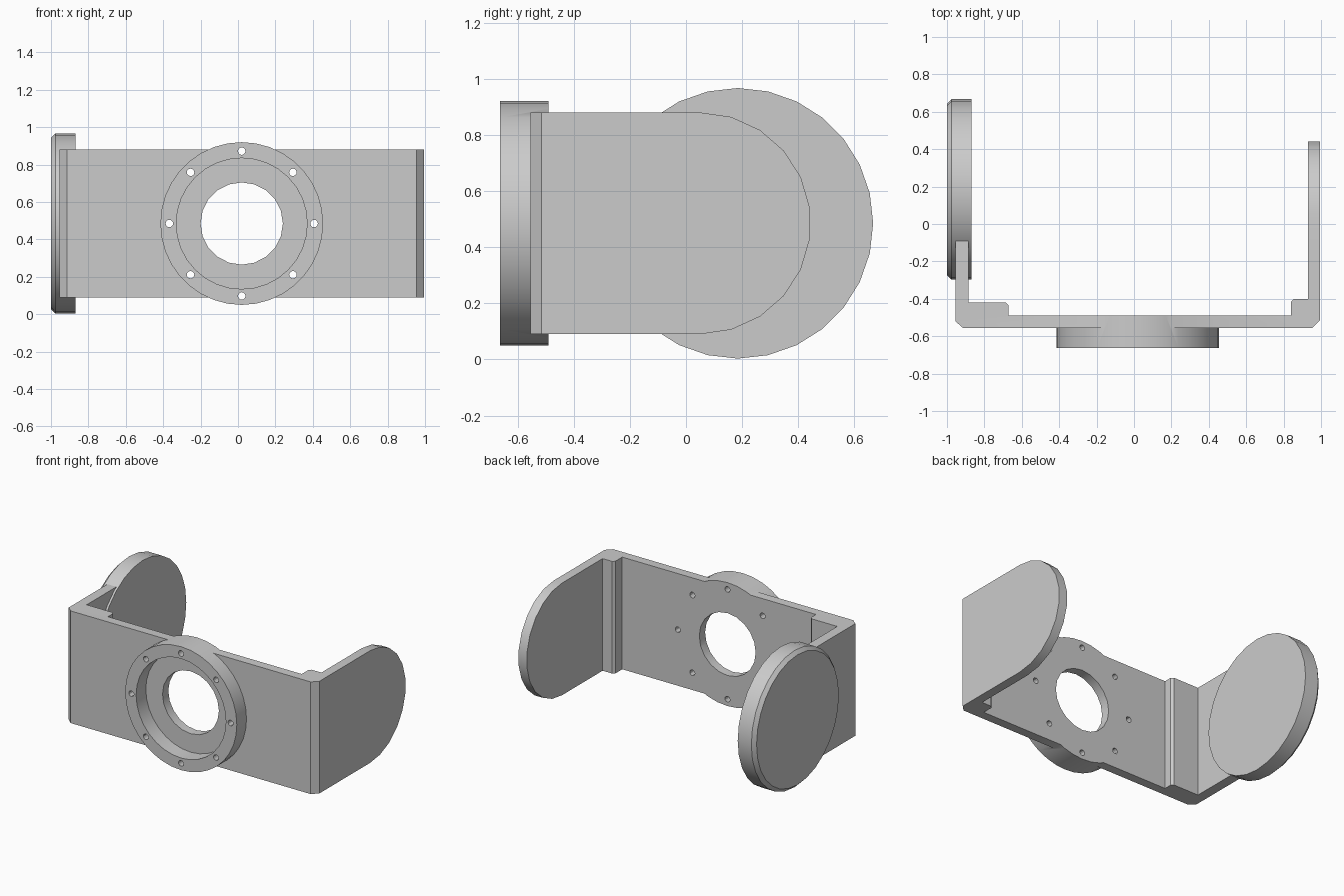
import bpy, bmesh
from math import sin, cos, pi, radians
from mathutils import Vector

cube = bpy.data.objects.get("Cube")
if cube:
    bpy.data.objects.remove(cube, do_unlink=True)

grey = bpy.data.materials.new("plain_grey")
grey.use_nodes = True
grey.diffuse_color = (0.6, 0.6, 0.6, 1)
grey.node_tree.nodes["Principled BSDF"].inputs["Base Color"].default_value = grey.diffuse_color

MID = 0.485                       # height of every axis
HALF = 0.395                      # half height of the bracket
FLANGE_X = 0.02


def prism(name, loops, depth):
    """Extrude closed outlines along a vector into one solid mesh."""
    bm = bmesh.new()
    for pts in loops:
        face = bm.faces.new([bm.verts.new(p) for p in pts])
        ext = bmesh.ops.extrude_face_region(bm, geom=[face], use_keep_orig=True)
        moved = [g for g in ext["geom"] if isinstance(g, bmesh.types.BMVert)]
        bmesh.ops.translate(bm, verts=moved, vec=Vector(depth))
    bmesh.ops.recalc_face_normals(bm, faces=bm.faces[:])
    mesh = bpy.data.meshes.new(name)
    bm.to_mesh(mesh)
    bm.free()
    mesh.materials.append(grey)
    obj = bpy.data.objects.new(name, mesh)
    bpy.context.collection.objects.link(obj)
    return obj


def ring_y(x, y, z, r, n):
    return [(x + r * sin(2 * pi * i / n), y, z + r * cos(2 * pi * i / n)) for i in range(n)]


def combine(target, other, operation):
    mod = target.modifiers.new(operation.title(), "BOOLEAN")
    mod.operation, mod.solver, mod.object = operation, "EXACT", other
    bpy.context.view_layer.objects.active = target
    bpy.ops.object.modifier_apply(modifier=mod.name)
    bpy.data.objects.remove(other, do_unlink=True)


def smooth(obj):
    bpy.ops.object.select_all(action="DESELECT")
    obj.select_set(True)
    bpy.context.view_layer.objects.active = obj
    bpy.ops.object.shade_smooth_by_angle(angle=radians(30))


# Channel: bent plate with chamfered outer corners and thick inner corners
plan = [(-0.955, -0.52), (-0.915, -0.555), (0.955, -0.555), (0.995, -0.515),
        (0.995, -0.2), (0.93, -0.2), (0.93, -0.4), (0.855, -0.4), (0.84, -0.415),
        (0.84, -0.49), (-0.67, -0.49), (-0.67, -0.435), (-0.685, -0.42),
        (-0.885, -0.42), (-0.885, -0.09), (-0.955, -0.09)]
bracket = prism("bracket", [[(x, y, MID - HALF) for x, y in plan]], (0, 0, 2 * HALF))

# Left arm with its rounded end
steps = 11
arc = [(0.93, 0.05 + HALF * sin(pi * i / steps), MID + HALF * cos(pi * i / steps))
       for i in range(steps + 1)]
outline = [(0.93, -0.2, MID + HALF)] + arc + [(0.93, -0.2, MID - HALF)]
combine(bracket, prism("arm", [outline], (0.065, 0, 0)), "UNION")

# Front flange, its recess, the through hole and the bolt circle
combine(bracket, prism("flange", [ring_y(FLANGE_X, -0.663, MID, 0.435, 36)], (0, 0.173, 0)), "UNION")
combine(bracket, prism("recess", [ring_y(FLANGE_X, -0.8, MID, 0.35, 32)], (0, 0.245, 0)), "DIFFERENCE")
combine(bracket, prism("bore", [ring_y(FLANGE_X, -0.8, MID, 0.22, 20)], (0, 0.5, 0)), "DIFFERENCE")
bolts = [ring_y(FLANGE_X + 0.387 * sin(i * pi / 4), -0.8, MID + 0.387 * cos(i * pi / 4), 0.02, 12)
         for i in range(8)]
combine(bracket, prism("bolt_holes", bolts, (0, 0.5, 0)), "DIFFERENCE")
smooth(bracket)

# Round pad on the right arm, chamfered on its outer face
n = 28
pad = prism("round_pad", [[(-0.87, 0.185 + 0.482 * sin(2 * pi * i / n), MID + 0.482 * cos(2 * pi * i / n))
                           for i in range(n)]], (-0.13, 0, 0))
bm = bmesh.new()
bm.from_mesh(pad.data)
rim = [e for e in bm.edges if all(v.co.x < -0.99 for v in e.verts)]
bmesh.ops.bevel(bm, geom=rim, offset=0.024, segments=1, affect="EDGES")
bm.to_mesh(pad.data)
bm.free()
smooth(pad)
